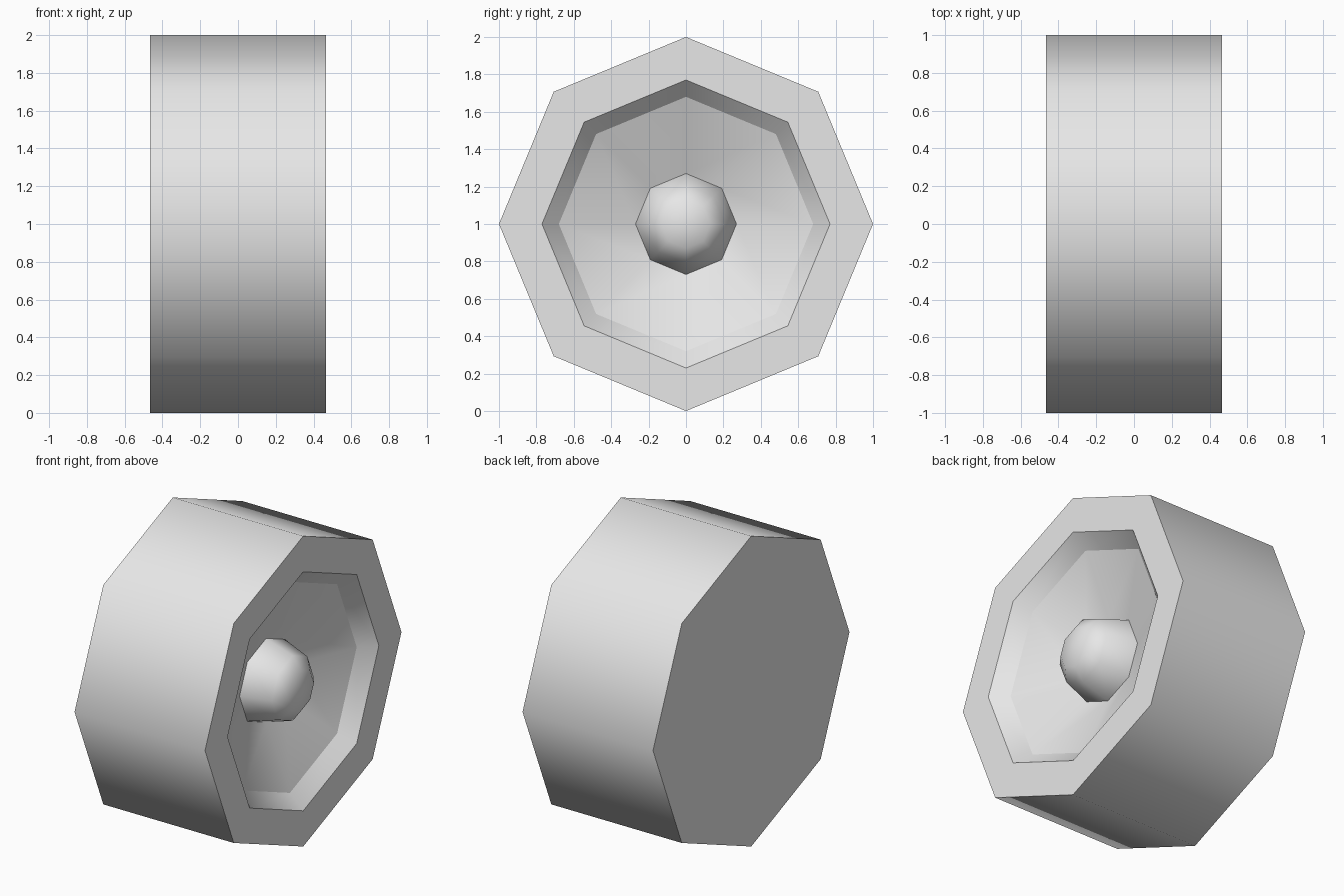
import bpy
import bmesh
from math import cos, sin, pi

cube = bpy.data.objects.get("Cube")
if cube:
    bpy.data.objects.remove(cube)

SIDES = 8
HALF_WIDTH = 0.465

grey = bpy.data.materials.new("light_grey")
grey.use_nodes = True
colour = (0.8, 0.8, 0.8, 1)
grey.diffuse_color = colour
grey.node_tree.nodes["Principled BSDF"].inputs["Base Color"].default_value = colour


def lathe(name, profile, sharp_rings):
    """Turn (x, radius) points about the x axis; radius 0 closes with a point."""
    bm = bmesh.new()
    rings = []
    for x, r in profile:
        if r == 0:
            rings.append([bm.verts.new((x, 0, 1))] * SIDES)
        else:
            rings.append([bm.verts.new((x, r * cos(2 * pi * i / SIDES),
                                        1 + r * sin(2 * pi * i / SIDES)))
                          for i in range(SIDES)])
    for a, b in zip(rings, rings[1:]):
        for i in range(SIDES):
            j = (i + 1) % SIDES
            corners = dict.fromkeys((a[i], a[j], b[j], b[i]))
            bm.faces.new(list(corners)).smooth = True
    # Crisp edges where the profile turns a corner
    for k in sharp_rings:
        for i in range(SIDES):
            edge = bm.edges.get((rings[k][i], rings[k][(i + 1) % SIDES]))
            edge.smooth = False
    bmesh.ops.recalc_face_normals(bm, faces=bm.faces)
    mesh = bpy.data.meshes.new(name)
    bm.to_mesh(mesh)
    bm.free()
    mesh.materials.append(grey)
    obj = bpy.data.objects.new(name, mesh)
    bpy.context.collection.objects.link(obj)
    return obj


# Whole wheel: flat back, tread, side wall, rim lip, dish and domed hub
wheel = lathe("wheel", [
    (-HALF_WIDTH, 0),
    (-HALF_WIDTH, 1),
    (HALF_WIDTH, 1),
    (HALF_WIDTH, 0.77),
    (0.37, 0.68),
    (0.20, 0.27),
    (0.39, 0.21),
    (0.45, 0.13),
    (HALF_WIDTH, 0),
], sharp_rings=(1, 2, 3, 4, 5))
